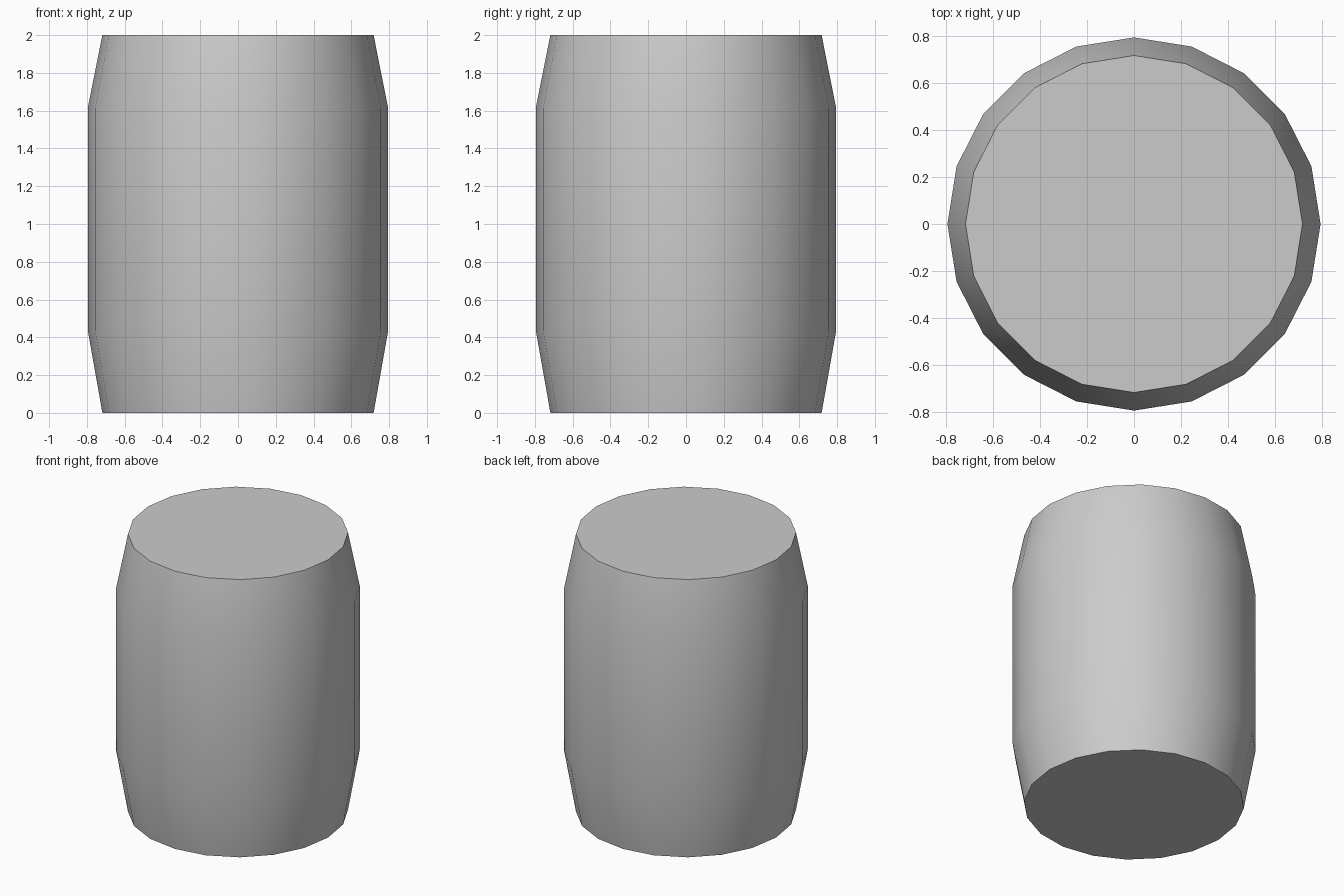
import bpy, bmesh, math

if "Cube" in bpy.data.objects:
    bpy.data.objects.remove(bpy.data.objects["Cube"])

SIDES = 20
# barrel profile: (radius, height)
PROFILE = [(0.718, 0.0), (0.795, 0.435), (0.795, 1.615), (0.718, 2.0)]

# barrel body: stacked rings, bridged and capped
bm = bmesh.new()
rings = []
for r, z in PROFILE:
    rings.append([bm.verts.new((r * math.cos(2 * math.pi * i / SIDES),
                                r * math.sin(2 * math.pi * i / SIDES), z))
                  for i in range(SIDES)])
for low, high in zip(rings, rings[1:]):
    for i in range(SIDES):
        j = (i + 1) % SIDES
        bm.faces.new((low[i], low[j], high[j], high[i]))

# flat end caps
bm.faces.new(rings[0][::-1])
bm.faces.new(rings[-1])

mesh = bpy.data.meshes.new("barrel")
bm.to_mesh(mesh)
bm.free()
barrel = bpy.data.objects.new("barrel", mesh)
bpy.context.collection.objects.link(barrel)

# smooth staves, sharp rims
bpy.context.view_layer.objects.active = barrel
barrel.select_set(True)
bpy.ops.object.shade_smooth_by_angle(angle=math.radians(30))
